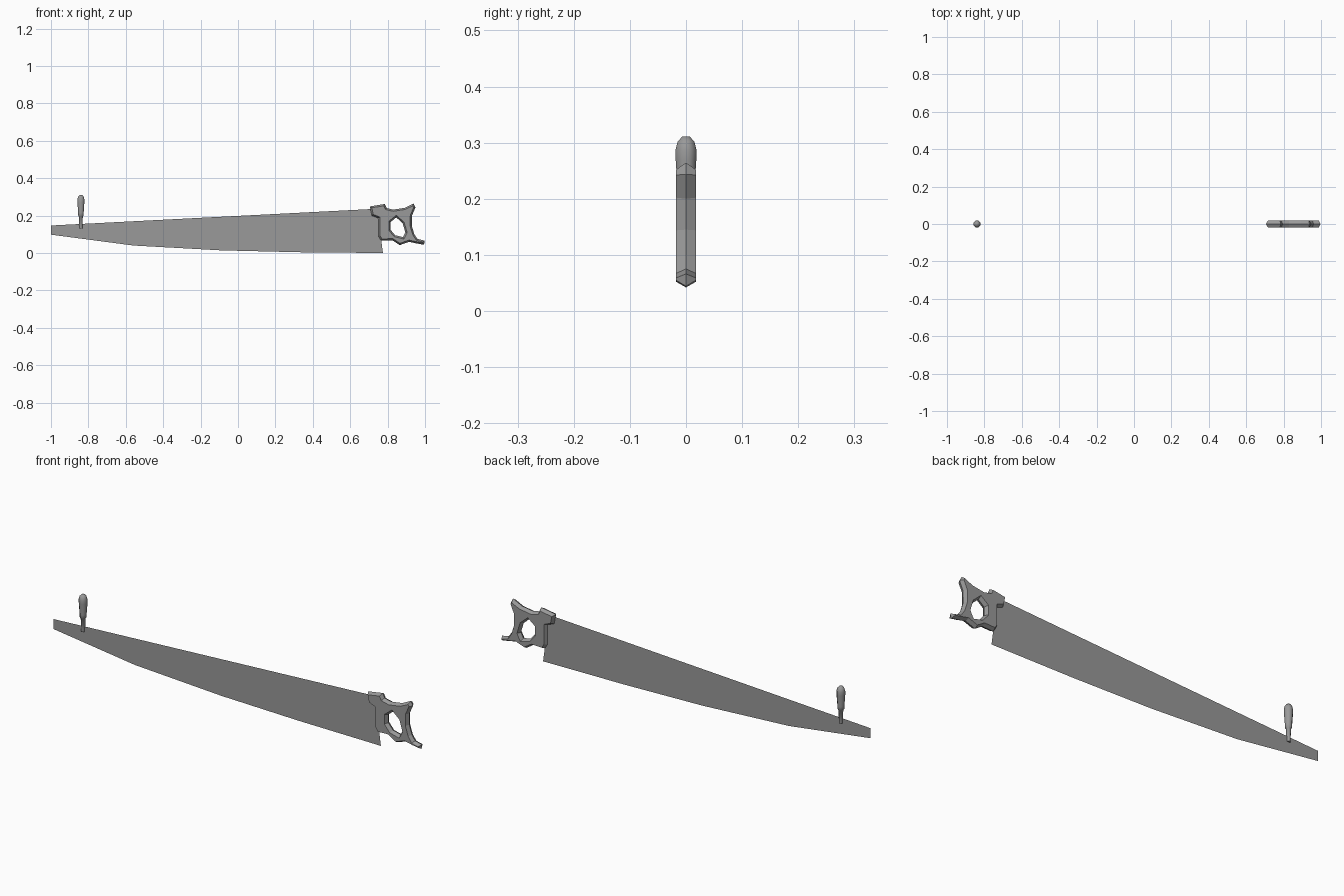
import bpy, bmesh, math

cube = bpy.data.objects.get("Cube")
if cube:
    bpy.data.objects.remove(cube, do_unlink=True)

grey = bpy.data.materials.new("plain grey")
grey.use_nodes = True
colour = (0.32, 0.32, 0.32, 1)
grey.diffuse_color = colour
grey.node_tree.nodes["Principled BSDF"].inputs["Base Color"].default_value = colour


def add_object(name, data):
    obj = bpy.data.objects.new(name, data)
    bpy.context.scene.collection.objects.link(obj)
    data.materials.append(grey)
    return obj


def select_only(obj):
    bpy.ops.object.select_all(action='DESELECT')
    obj.select_set(True)
    bpy.context.view_layer.objects.active = obj


# Blade: a thin sheet with a straight back and a bellied cutting edge
blade_profile = [(-1, .147), (-1, .098), (-.56, .04), (-.09, .014), (.33, .004),
                 (.775, 0), (.745, .22), (.735, .236)]
bm = bmesh.new()
bm.faces.new([bm.verts.new((x, 0, z)) for x, z in blade_profile])
mesh = bpy.data.meshes.new("blade")
bm.to_mesh(mesh)
bm.free()
add_object("blade", mesh)

# Rear grip: outline with a finger hole and chamfered rims
grip_profile = [(.705, .249), (.785, .262), (.795, .24), (.83, .232), (.89, .241),
                (.938, .264), (.949, .243), (.93, .20), (.929, .145), (.943, .10),
                (.96, .075), (.998, .066), (.995, .044), (.95, .052), (.915, .06),
                (.865, .042), (.825, .068), (.765, .066), (.75, .09), (.75, .186),
                (.715, .2)]
hole_profile = [(.815, .165), (.846, .19), (.88, .16), (.895, .11), (.882, .085),
                (.84, .095), (.815, .125)]
RIM, HALF = .009, .0175
curve = bpy.data.curves.new("rear_grip", 'CURVE')
curve.dimensions = '2D'
curve.fill_mode = 'BOTH'
curve.bevel_depth = RIM
curve.bevel_resolution = 0
curve.offset = -RIM
for outline in (grip_profile, hole_profile):
    spline = curve.splines.new('POLY')
    spline.points.add(len(outline) - 1)
    for point, (x, z) in zip(spline.points, outline):
        point.co = (x, z, 0, 1)
    spline.use_cyclic_u = True
    spline.use_smooth = False
grip = add_object("rear_grip", curve)
grip.rotation_euler.x = math.radians(90)
grip.scale.z = HALF / RIM
select_only(grip)
bpy.ops.object.convert(target='MESH')
bpy.ops.object.transform_apply(location=False, rotation=True, scale=True)
bpy.ops.object.shade_flat()

# Front knob: turned handle standing on the blade's back
knob_profile = [(.009, .13), (.011, .195), (.016, .2), (.016, .215), (.02, .27),
                (.02, .288), (.016, .302), (.007, .311)]
SIDES = 8
bm = bmesh.new()
rings = []
for radius, z in knob_profile:
    ring = []
    for i in range(SIDES):
        a = math.tau * (i + .5) / SIDES
        ring.append(bm.verts.new((-.84 + radius * math.cos(a), radius * math.sin(a), z)))
    rings.append(ring)
for low, high in zip(rings, rings[1:]):
    for i in range(SIDES):
        j = (i + 1) % SIDES
        bm.faces.new((low[i], low[j], high[j], high[i]))
bm.faces.new(rings[0][::-1])
bm.faces.new(rings[-1])
mesh = bpy.data.meshes.new("front_knob")
bm.to_mesh(mesh)
bm.free()
knob = add_object("front_knob", mesh)
select_only(knob)
bpy.ops.object.shade_smooth_by_angle(angle=math.radians(50))
